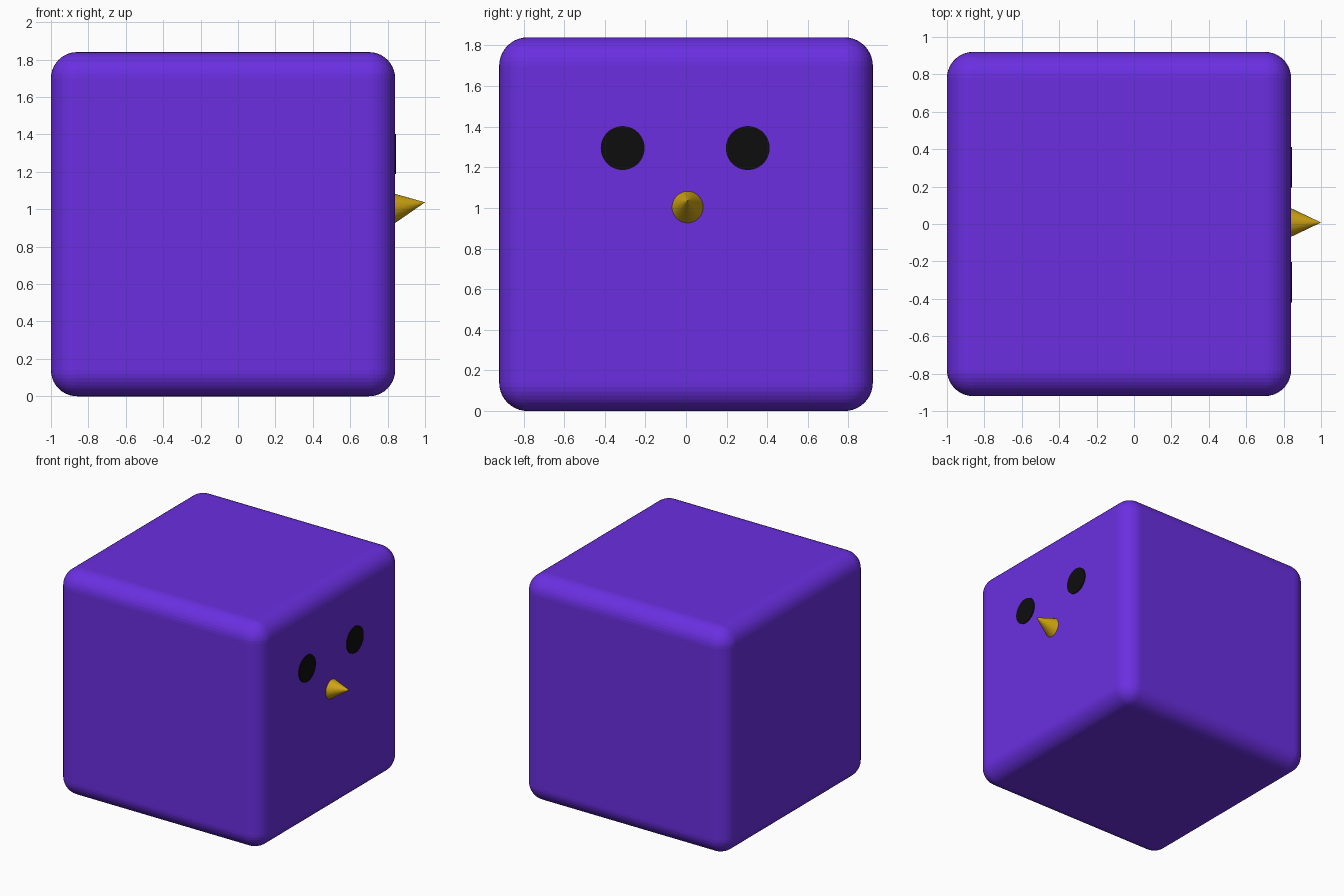
import bpy
from math import radians, tan
from mathutils import Vector

if "Cube" in bpy.data.objects:
    bpy.data.objects.remove(bpy.data.objects["Cube"])


def paint(obj, name, rgb):
    mat = bpy.data.materials.get(name) or bpy.data.materials.new(name)
    mat.diffuse_color = (*rgb, 1)
    mat.use_nodes = True
    mat.node_tree.nodes["Principled BSDF"].inputs["Base Color"].default_value = mat.diffuse_color
    obj.data.materials.append(mat)


# Rounded cube body
S = 1.84
bpy.ops.mesh.primitive_cube_add(size=S, location=(-0.08, 0, S / 2))
body = bpy.context.object
body.name = "body"
bevel = body.modifiers.new("rounded_edges", "BEVEL")
bevel.width = 0.14
bevel.segments = 10
paint(body, "purple", (0.145, 0.028, 0.75))

# Flat disc eyes, just proud of the face
for name, y in (("eye_left", -0.312), ("eye_right", 0.304)):
    bpy.ops.mesh.primitive_cylinder_add(
        vertices=48, radius=0.108, depth=0.04,
        location=(0.826, y, 1.295), rotation=(0, radians(90), 0))
    eye = bpy.context.object
    eye.name = name
    bpy.ops.object.shade_smooth_by_angle()
    paint(eye, "black", (0.004, 0.004, 0.004))

# Beak: cone tilted slightly upward, base sunk into the face
tip = Vector((1.0, 0.008, 1.037))
axis = Vector((1, 0, tan(radians(9.5)))).normalized()
depth = 0.2
bpy.ops.mesh.primitive_cone_add(
    vertices=32, radius1=depth * tan(radians(25.2)), radius2=0, depth=depth,
    location=tip - axis * depth / 2,
    rotation=axis.to_track_quat("Z", "Y").to_euler())
beak = bpy.context.object
beak.name = "beak"
paint(beak, "gold", (0.62, 0.37, 0.006))
